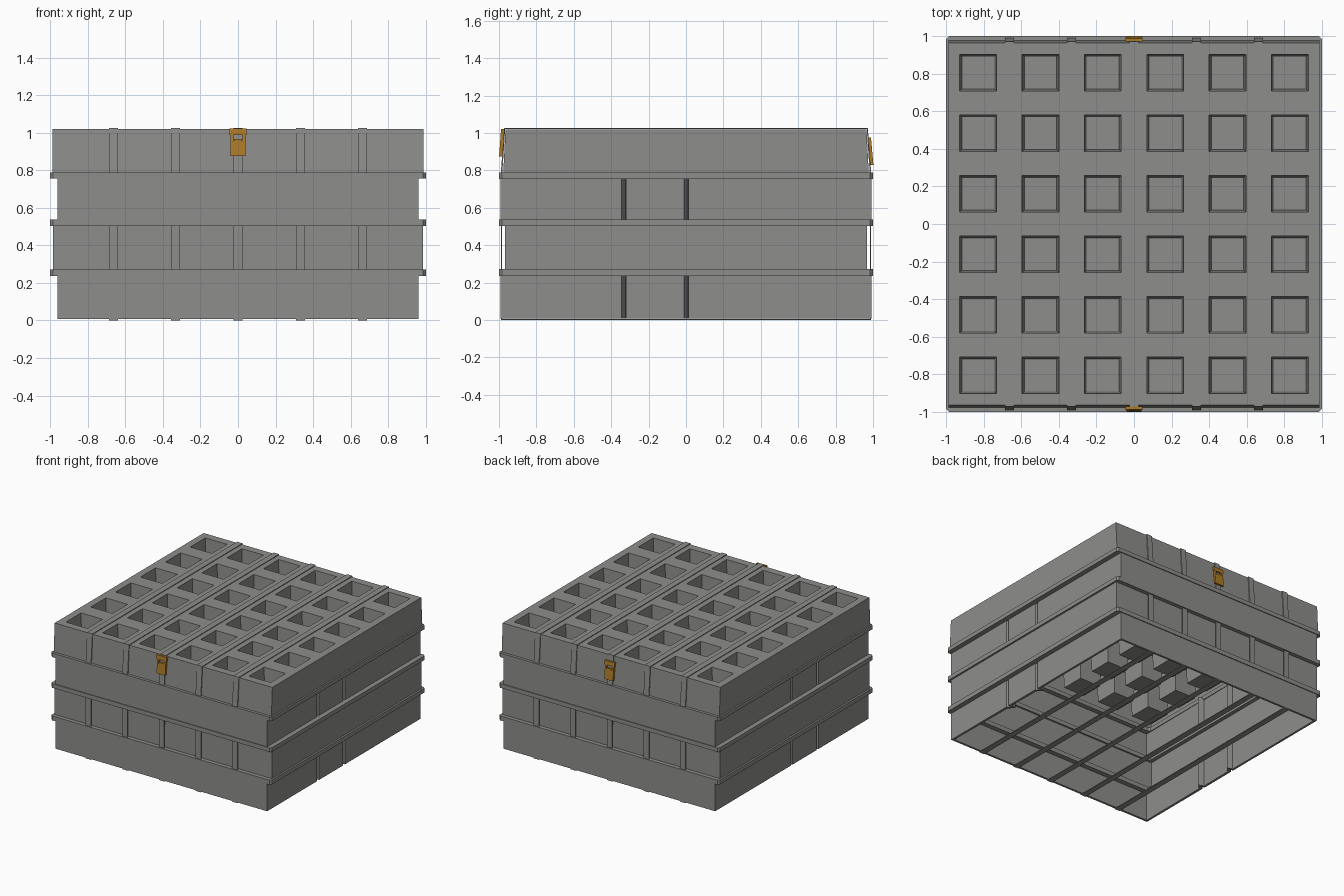
import bpy, bmesh
from mathutils import Vector

cube = bpy.data.objects.get("Cube")
if cube:
    bpy.data.objects.remove(cube)


def material(name, rgb):
    m = bpy.data.materials.new(name)
    m.use_nodes = True
    m.diffuse_color = (*rgb, 1)
    bsdf = m.node_tree.nodes["Principled BSDF"]
    bsdf.inputs["Base Color"].default_value = (*rgb, 1)
    bsdf.inputs["Roughness"].default_value = 0.8
    return m


grey = material("stone grey", (0.27, 0.27, 0.26))
ochre = material("ochre metal", (0.42, 0.2, 0.02))


def finish(name, bm, mat, thick=0):
    mesh = bpy.data.meshes.new(name)
    bm.to_mesh(mesh)
    bm.free()
    mesh.materials.append(mat)
    ob = bpy.data.objects.new(name, mesh)
    bpy.context.collection.objects.link(ob)
    if thick:
        mod = ob.modifiers.new("thickness", "SOLIDIFY")
        mod.thickness = thick
        mod.offset = -1
    return ob


def loft(bm, rows):
    """Join closed point loops with quads."""
    rings = [[bm.verts.new(p) for p in row] for row in rows]
    n = len(rings[0])
    for a, b in zip(rings, rings[1:]):
        for i in range(n):
            j = (i + 1) % n
            bm.faces.new((a[i], a[j], b[j], b[i]))


def wall(name, x, y, z0, z1, y_top=None, notched=False):
    """Hollow course of the box, with optional slanted grooves in its sides."""
    def outline(yy, z):
        pts = [(x, -yy)]
        if notched:
            for g in (-0.345, -0.01):
                pts += [(x, g), (x - 0.04, g + 0.022), (x, g + 0.024)]
        pts += [(x, yy), (-x, yy)]
        if notched:
            for g in (-0.01, -0.345):
                pts += [(-x, g + 0.024), (-x + 0.04, g + 0.022), (-x, g)]
        pts.append((-x, -yy))
        return [Vector((px, py, z)) for px, py in pts]
    bm = bmesh.new()
    loft(bm, [outline(y, z0), outline(y_top or y, z1)])
    finish(name, bm, grey, 0.025)


# Four stacked courses
wall("course_1", 0.96, 0.993, 0.008, 0.245, notched=True)
wall("course_2", 0.985, 0.967, 0.26, 0.52)
wall("course_3", 0.96, 0.993, 0.52, 0.77, notched=True)
wall("course_4", 0.987, 0.978, 0.77, 1.02, y_top=0.965)


# Projecting bands between the courses
def band_outline(r, z, c=0.015):
    pts = [(r, -r + c), (r, r - c), (r - c, r), (c - r, r),
           (-r, r - c), (-r, c - r), (c - r, -r), (r - c, -r)]
    return [(px, py, z) for px, py in pts]


for i, (z0, z1) in enumerate(((0.236, 0.272), (0.503, 0.537), (0.755, 0.788))):
    bm = bmesh.new()
    loft(bm, [band_outline(0.935, z0), band_outline(1, z0), band_outline(1, z1),
              band_outline(0.935, z1), band_outline(0.935, z0)])
    bmesh.ops.remove_doubles(bm, verts=bm.verts, dist=1e-5)
    bmesh.ops.recalc_face_normals(bm, faces=bm.faces)
    finish(f"band_{i + 1}", bm, grey)

# Top plate with a grid of tapered pits
hole = 0.098


def lines(edge, step):
    inner = [c * step + s * hole for c in (-2.5, -1.5, -0.5, 0.5, 1.5, 2.5)
             for s in (-1, 1)]
    return [-edge] + inner + [edge]


bm = bmesh.new()
xs, ys = lines(0.987, 0.332), lines(0.965, 0.322)
grid = [[bm.verts.new((x, y, 1.02)) for x in xs] for y in ys]
pits = []
for j in range(len(ys) - 1):
    for i in range(len(xs) - 1):
        f = bm.faces.new((grid[j][i], grid[j][i + 1],
                          grid[j + 1][i + 1], grid[j + 1][i]))
        if i % 2 and j % 2:
            pits.append(f)
for f in bmesh.ops.extrude_discrete_faces(bm, faces=pits)["faces"]:
    mid = f.calc_center_median()
    for v in f.verts:
        v.co = mid + (v.co - mid) * 0.88 - Vector((0, 0, 0.21))
finish("pitted_top", bm, grey, 0.015)

# Straps looping over the top, down front and back, and under the open base
half = [(0.99, 0), (0.99, 0.79), (0.972, 1.026)]
loop = half + [(-y, z) for y, z in reversed(half)]
for i in range(-2, 3):
    bm = bmesh.new()
    x, w = i * 0.332, 0.024
    loft(bm, [[(x - w, y, z) for y, z in loop], [(x + w, y, z) for y, z in loop]])
    bmesh.ops.recalc_face_normals(bm, faces=bm.faces)
    finish(f"strap_{i + 3}", bm, grey, 0.008)


# Latches, front and back
def latch(name, side, lift, tilt):
    bm = bmesh.new()
    parts = [(0, 1.005, 0.09, 0.034), (-0.032, 0.965, 0.016, 0.06),
             (0.032, 0.965, 0.016, 0.06), (0, 0.915, 0.078, 0.08),
             (0, 0.96, 0.045, 0.012)]
    for x, z, w, h in parts:
        new = bmesh.ops.create_cube(bm, size=1)["verts"]
        for v in new:
            zz = z + v.co.z * h
            out = 0.981 + (1.02 - zz) * tilt
            v.co = (x + v.co.x * w, side * (out + v.co.y * 0.016), zz + lift)
    bmesh.ops.recalc_face_normals(bm, faces=bm.faces)
    finish(name, bm, ochre)


latch("front_latch", -1, 0, 0.07)
latch("back_latch", 1, -0.045, 0.09)
